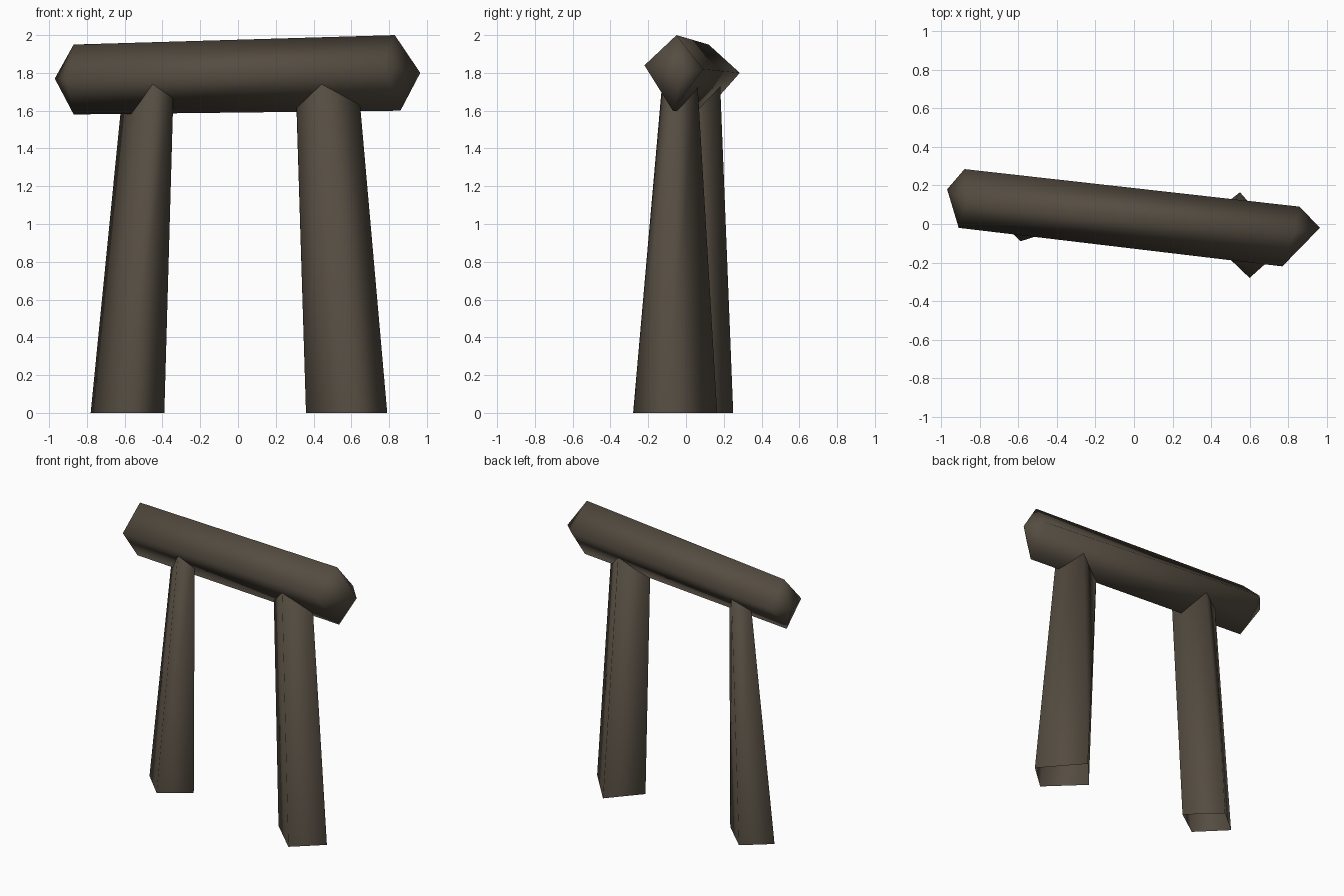
import bpy, bmesh

if "Cube" in bpy.data.objects:
    bpy.data.objects.remove(bpy.data.objects["Cube"])

stone = bpy.data.materials.new("dark_weathered_stone")
stone.diffuse_color = (0.09, 0.073, 0.053, 1)
stone.use_nodes = True
stone.node_tree.nodes["Principled BSDF"].inputs["Base Color"].default_value = stone.diffuse_color


def slab(name, ring_a, ring_b, tip_a=None, tip_b=None):
    """Four-sided smooth block between two rings, with optional pointed ends."""
    bm = bmesh.new()
    a = [bm.verts.new(p) for p in ring_a]
    b = [bm.verts.new(p) for p in ring_b]
    for i in range(4):
        j = (i + 1) % 4
        bm.faces.new((a[i], a[j], b[j], b[i]))
    for ring, tip in ((a, tip_a), (b, tip_b)):
        if tip:
            t = bm.verts.new(tip)
            for i in range(4):
                bm.faces.new((ring[i], ring[(i + 1) % 4], t))
    bmesh.ops.recalc_face_normals(bm, faces=bm.faces)
    for f in bm.faces:
        f.smooth = True
    me = bpy.data.meshes.new(name)
    bm.to_mesh(me)
    bm.free()
    me.materials.append(stone)
    ob = bpy.data.objects.new(name, me)
    bpy.context.collection.objects.link(ob)


def leg(name, foot, head, top):
    """Tapered upright, open underneath, its pointed head buried in the beam."""
    cx = sum(p[0] for p in head) / 4
    cy = sum(p[1] for p in head) / 4
    slab(name, [(x, y, 0) for x, y in foot], [(x, y, top) for x, y in head],
         tip_b=(cx, cy, top + 0.05))


# Uprights: corners in order front, right, back, left
leg("left_upright",
    [(-0.59, -0.09), (-0.39, 0.05), (-0.60, 0.25), (-0.78, 0.10)],
    [(-0.45, -0.045), (-0.34, -0.01), (-0.49, 0.18), (-0.605, 0.13)], 1.76)
leg("right_upright",
    [(0.60, -0.28), (0.79, -0.11), (0.55, 0.165), (0.36, -0.05)],
    [(0.44, -0.125), (0.635, -0.06), (0.50, 0.06), (0.305, -0.03)], 1.76)

# Lintel beam: diamond section, corners in order top, back, bottom, front
slab("lintel_beam",
     [(-0.87, 0.12, 1.95), (-0.88, 0.285, 1.80), (-0.87, 0.09, 1.58), (-0.91, -0.02, 1.77)],
     [(0.83, -0.05, 2.00), (0.86, 0.09, 1.82), (0.86, -0.07, 1.60), (0.77, -0.22, 1.84)],
     tip_a=(-0.97, 0.18, 1.77), tip_b=(0.965, -0.02, 1.80))
